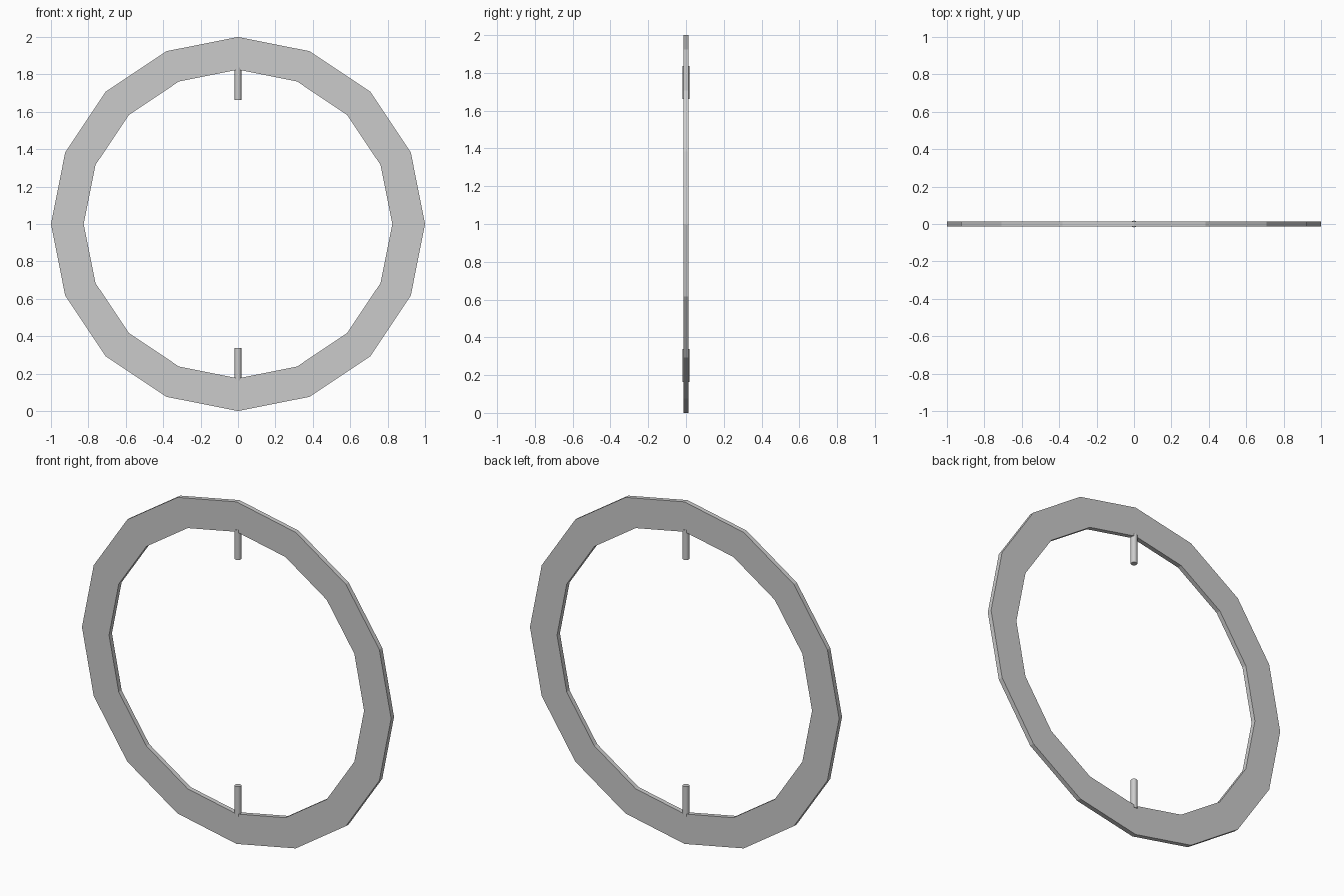
import bpy, bmesh
from math import cos, sin, pi

if "Cube" in bpy.data.objects:
    bpy.data.objects.remove(bpy.data.objects["Cube"])

SIDES = 16
R_OUT, R_IN, HALF_T = 1.0, 0.825, 0.0135
CENTRE_Z = 1.0


def add_object(name, bm):
    bmesh.ops.recalc_face_normals(bm, faces=bm.faces)
    mesh = bpy.data.meshes.new(name)
    bm.to_mesh(mesh)
    bm.free()
    obj = bpy.data.objects.new(name, mesh)
    bpy.context.collection.objects.link(obj)
    return obj


# Flat upright ring: a rectangular section swept through 16 steps
bm = bmesh.new()
section = [(R_OUT, -HALF_T), (R_OUT, HALF_T), (R_IN, HALF_T), (R_IN, -HALF_T)]
loops = []
for i in range(SIDES):
    a = 2 * pi * i / SIDES
    loops.append([bm.verts.new((r * cos(a), y, CENTRE_Z + r * sin(a))) for r, y in section])
for i in range(SIDES):
    p, q = loops[i], loops[(i + 1) % SIDES]
    for k in range(4):
        n = (k + 1) % 4
        bm.faces.new((p[k], p[n], q[n], q[k]))
add_object("ring", bm)

# Short pivot pins reaching inward from the top and bottom of the ring
for name, side in (("upper_pin", 1), ("lower_pin", -1)):
    bm = bmesh.new()
    bmesh.ops.create_cone(bm, cap_ends=True, segments=16, radius1=0.018,
                          radius2=0.018, depth=0.175)
    pin = add_object(name, bm)
    pin.location.z = CENTRE_Z + side * 0.75
    bpy.ops.object.select_all(action='DESELECT')
    pin.select_set(True)
    bpy.context.view_layer.objects.active = pin
    bpy.ops.object.shade_smooth_by_angle(angle=pi / 6)
